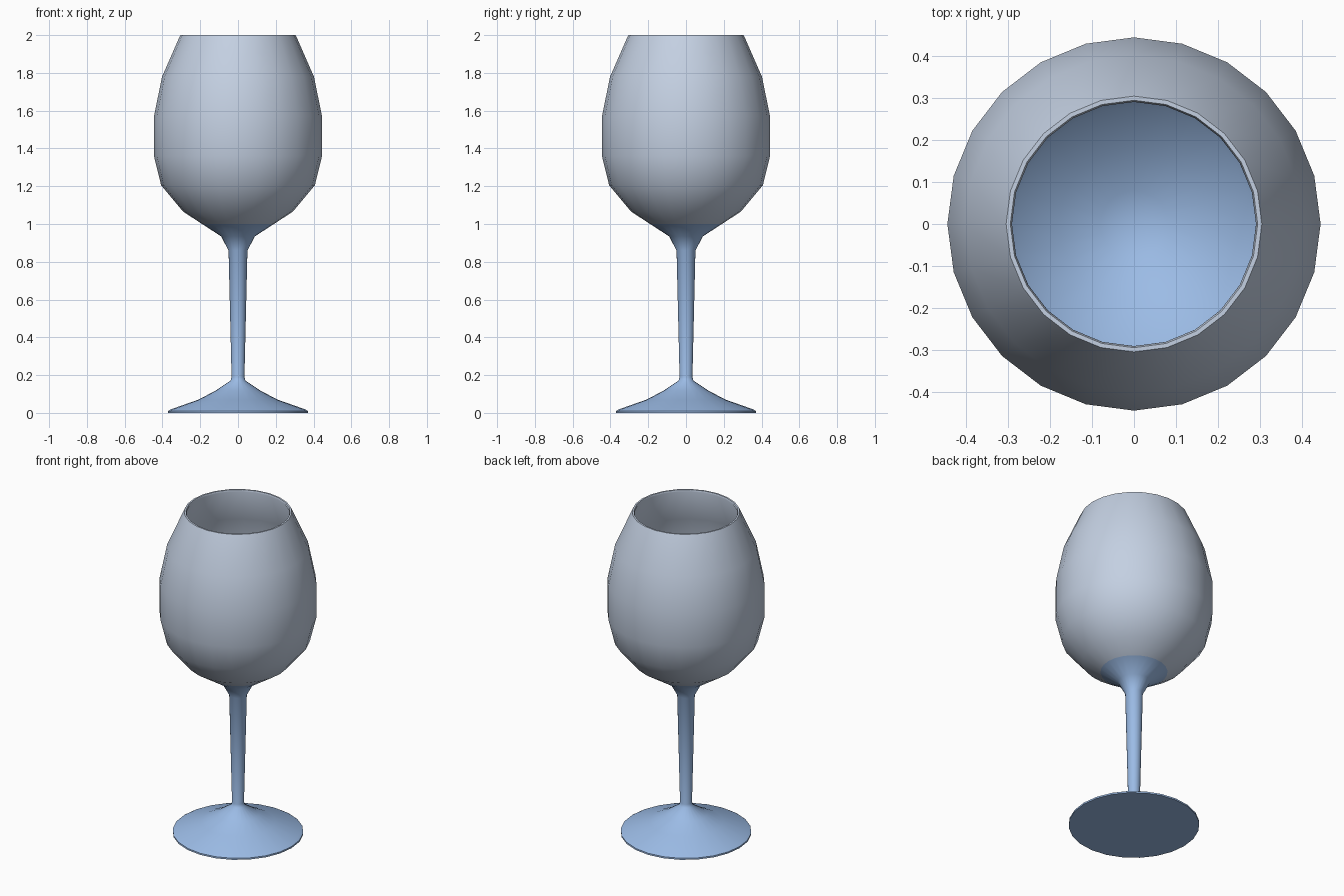
import bpy, bmesh, math

if "Cube" in bpy.data.objects:
    bpy.data.objects.remove(bpy.data.objects["Cube"])

SIDES = 24

def material(name, rgb):
    m = bpy.data.materials.new(name)
    m.diffuse_color = (*rgb, 1)
    m.use_nodes = True
    m.node_tree.nodes["Principled BSDF"].inputs["Base Color"].default_value = m.diffuse_color
    return m

blue = material("blue glass", (0.33, 0.50, 0.79))
grey = material("pale grey glass", (0.55, 0.63, 0.76))

# Outer profile (radius, height) from foot edge up to rim
foot_stem = [(0.37, 0.0), (0.37, 0.01), (0.355, 0.019), (0.21, 0.07), (0.12, 0.117),
             (0.04, 0.17), (0.034, 0.19), (0.05, 0.86), (0.09, 0.935), (0.19, 1.0)]
bowl_out = [(0.29, 1.065), (0.407, 1.205), (0.445, 1.36), (0.445, 1.57),
            (0.402, 1.78), (0.31, 1.99), (0.305, 2.0)]
# Inner profile from rim down to the bowl floor
bowl_in = [(0.295, 2.0), (0.291, 1.99), (0.386, 1.775), (0.429, 1.565), (0.429, 1.365),
           (0.392, 1.215), (0.28, 1.08), (0.18, 1.015), (0.08, 0.955)]
profile = foot_stem + bowl_out + bowl_in
n_blue = len(foot_stem)
n_inner_blue = len(profile) - 4     # inner rings below this are blue

def lathe(name, prof, mats, colour_rule):
    bm = bmesh.new()
    rings = [[bm.verts.new((r * math.cos(2 * math.pi * k / SIDES),
                            r * math.sin(2 * math.pi * k / SIDES), z))
              for k in range(SIDES)] for r, z in prof]
    for i in range(len(rings) - 1):
        a, b = rings[i], rings[i + 1]
        for k in range(SIDES):
            j = (k + 1) % SIDES
            f = bm.faces.new((a[k], a[j], b[j], b[k]))
            f.material_index = colour_rule(i)
    # flat underside and bowl floor
    bm.faces.new(rings[0][::-1])
    r, z = prof[-1]
    centre = bm.verts.new((0, 0, z - 0.01))
    for k in range(SIDES):
        bm.faces.new((rings[-1][k], rings[-1][(k + 1) % SIDES], centre))
    bmesh.ops.recalc_face_normals(bm, faces=bm.faces)
    me = bpy.data.meshes.new(name)
    bm.to_mesh(me)
    bm.free()
    for m in mats:
        me.materials.append(m)
    ob = bpy.data.objects.new(name, me)
    bpy.context.collection.objects.link(ob)
    bpy.context.view_layer.objects.active = ob
    ob.select_set(True)
    bpy.ops.object.shade_smooth_by_angle(angle=math.radians(50))
    return ob

# Blue foot, stem and bowl floor; grey bowl walls
lathe("stemmed_glass", profile, [blue, grey],
      lambda i: 0 if i < n_blue - 1 or i >= n_inner_blue - 1 else 1)
